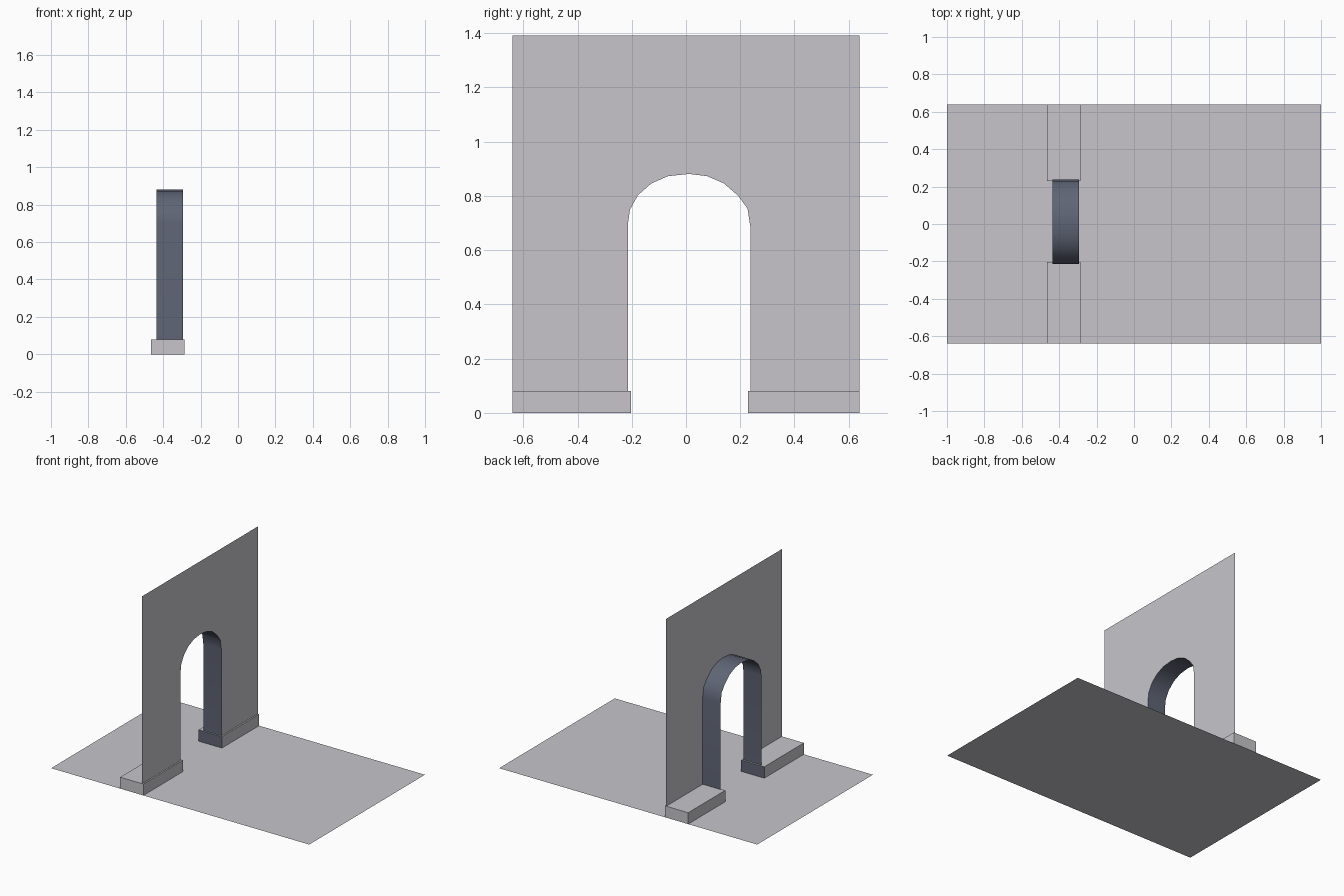
import bpy, bmesh

if "Cube" in bpy.data.objects:
    bpy.data.objects.remove(bpy.data.objects["Cube"])


def material(name, rgb):
    m = bpy.data.materials.new(name)
    m.diffuse_color = (*rgb, 1)
    m.use_nodes = True
    m.node_tree.nodes["Principled BSDF"].inputs["Base Color"].default_value = m.diffuse_color
    return m


plaster = material("plaster_grey", (0.57, 0.56, 0.59))
slate = material("slate_blue", (0.115, 0.130, 0.180))


def build(name, faces, mats):
    """Make an object from a list of (corner points, material index)."""
    bm = bmesh.new()
    for pts, mi in faces:
        f = bm.faces.new([bm.verts.new(p) for p in pts])
        f.material_index = mi
    bmesh.ops.remove_doubles(bm, verts=bm.verts, dist=1e-5)
    me = bpy.data.meshes.new(name)
    bm.to_mesh(me)
    bm.free()
    for m in mats:
        me.materials.append(m)
    ob = bpy.data.objects.new(name, me)
    bpy.context.collection.objects.link(ob)
    return ob


HALF, TOP = 0.64, 1.392
WALL_X, BACK_X = -0.295, -0.435

# Opening outline (y, z) from the left foot over the arch to the right foot
arch = [(-0.213, 0), (-0.213, 0.705), (-0.207, 0.749), (-0.177, 0.803),
        (-0.128, 0.846), (-0.066, 0.873), (0.011, 0.881), (0.078, 0.873),
        (0.140, 0.846), (0.192, 0.801), (0.227, 0.753), (0.237, 0.688),
        (0.237, 0)]

# Floor sheet
build("floor", [([(-1, -HALF, 0), (1, -HALF, 0), (1, HALF, 0), (-1, HALF, 0)], 0)],
      [plaster])

# Wall sheet with the arched doorway
outline = arch + [(HALF, 0), (HALF, TOP), (-HALF, TOP), (-HALF, 0)]
build("wall", [([(WALL_X, y, z) for y, z in reversed(outline)][::-1], 0)], [plaster])
wall = bpy.data.objects["wall"].data
if wall.polygons[0].normal.x < 0:
    wall.flip_normals()

# Arch lining strip running back from the wall
lining = build("arch_lining",
               [([(WALL_X, *a), (BACK_X, *a), (BACK_X, *b), (WALL_X, *b)], 0)
                for a, b in zip(arch, arch[1:])], [slate])
if lining.data.polygons[0].normal.y < 0:
    lining.data.flip_normals()
bpy.context.view_layer.objects.active = lining
lining.select_set(True)
bpy.ops.object.shade_smooth_by_angle(angle=0.7)


# Skirting blocks, slate on the end facing the doorway
def skirting(name, inner, outer):
    bm = bmesh.new()
    bmesh.ops.create_cube(bm, size=1)
    for v in bm.verts:
        v.co = (-0.375 + v.co.x * 0.18,
                (inner + outer) / 2 + v.co.y * abs(outer - inner),
                0.04 + v.co.z * 0.08)
    bm.normal_update()
    for f in bm.faces:
        if f.normal.y * (inner - outer) > 0.1:
            f.material_index = 1
    # open underside, resting on the floor
    bmesh.ops.delete(bm, geom=[f for f in bm.faces if f.normal.z < -0.9],
                     context='FACES_ONLY')
    me = bpy.data.meshes.new(name)
    bm.to_mesh(me)
    bm.free()
    me.materials.append(plaster)
    me.materials.append(slate)
    bpy.context.collection.objects.link(bpy.data.objects.new(name, me))


def fix_threshold(inner, outer):
    return inner, outer


for name, inner, outer in (("skirting_front", -0.202, -HALF),
                           ("skirting_back", 0.229, HALF)):
    # normal.y * (inner - outer) is about 0.4 on the doorway end only
    skirting(name, inner, outer)
